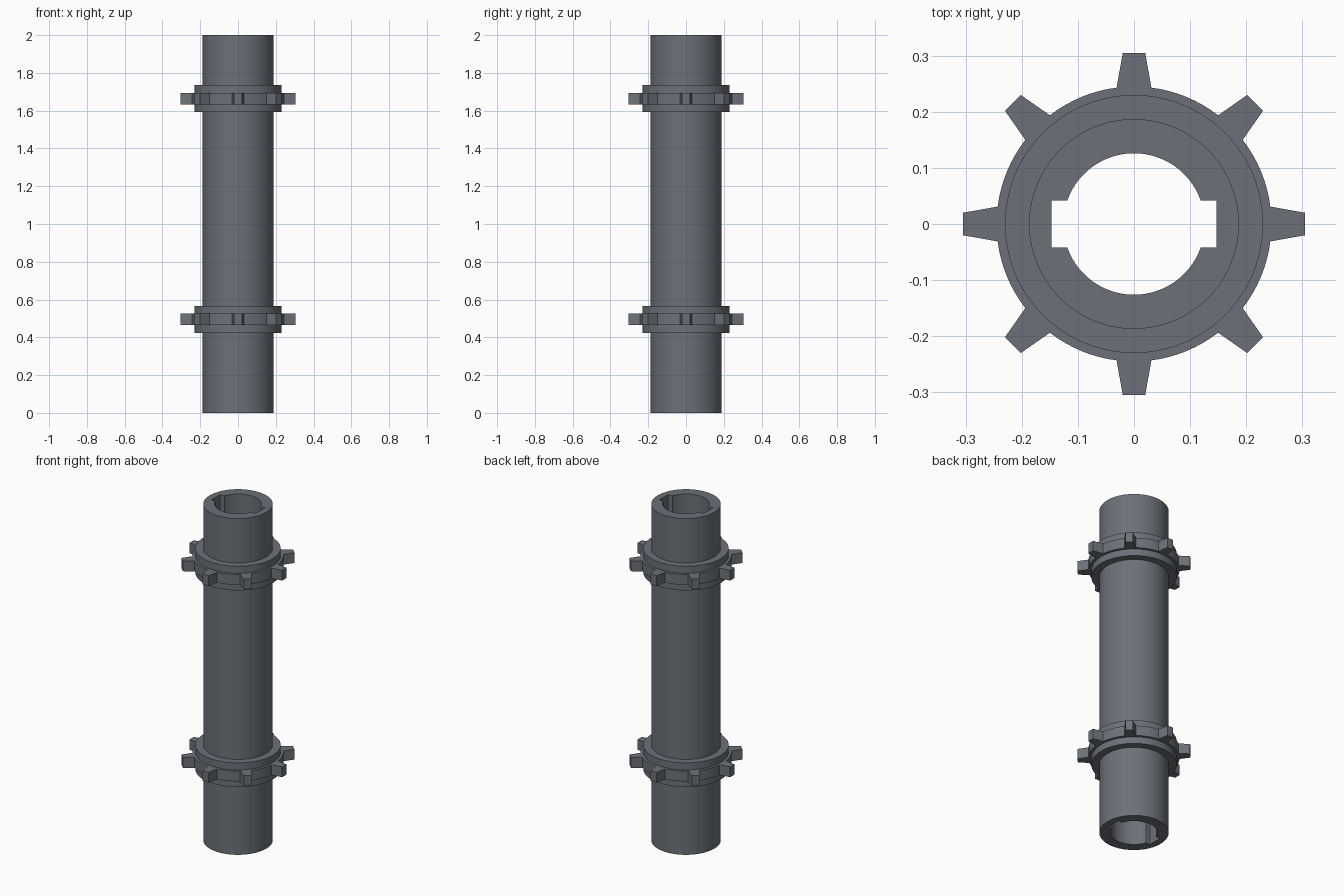
import bpy, bmesh
from math import sin, cos, asin, hypot, pi, radians

if "Cube" in bpy.data.objects:
    bpy.data.objects.remove(bpy.data.objects["Cube"])

# Dark blue-grey steel
steel = bpy.data.materials.new("dark_steel")
steel.diffuse_color = (0.15, 0.165, 0.19, 1)
steel.use_nodes = True
steel.node_tree.nodes["Principled BSDF"].inputs["Base Color"].default_value = steel.diffuse_color


def ring(name, outer, inner, z0, z1):
    """Hollow prism between two matching closed outlines."""
    bm = bmesh.new()
    loops = [[bm.verts.new((x, y, z)) for x, y in pts]
             for pts, z in ((outer, z0), (outer, z1), (inner, z1), (inner, z0))]
    n = len(outer)
    for k in range(4):
        a, b = loops[k], loops[(k + 1) % 4]
        for i in range(n):
            j = (i + 1) % n
            bm.faces.new((a[i], a[j], b[j], b[i]))
    bmesh.ops.recalc_face_normals(bm, faces=bm.faces)
    mesh = bpy.data.meshes.new(name)
    bm.to_mesh(mesh)
    bm.free()
    mesh.materials.append(steel)
    obj = bpy.data.objects.new(name, mesh)
    bpy.context.collection.objects.link(obj)
    bpy.ops.object.select_all(action='DESELECT')
    obj.select_set(True)
    bpy.context.view_layer.objects.active = obj
    bpy.ops.object.shade_smooth_by_angle(angle=radians(20))
    return obj


def arc(r, a0, a1, steps):
    return [(r * cos(a0 + (a1 - a0) * i / steps), r * sin(a0 + (a1 - a0) * i / steps))
            for i in range(steps + 1)]


def rotate(pts, a):
    return [(x * cos(a) - y * sin(a), x * sin(a) + y * cos(a)) for x, y in pts]


def project(pts, r):
    """Push every outline point radially onto a circle."""
    return [(x * r / hypot(x, y), y * r / hypot(x, y)) for x, y in pts]


TUBE_R, BORE_R, KEY_X, KEY_Y = 0.187, 0.126, 0.147, 0.042

# Shaft tube with two opposite keyways in the bore
a = asin(KEY_Y / BORE_R)
half = [(KEY_X, KEY_Y)] + arc(BORE_R, a, pi - a, 40) + [(-KEY_X, KEY_Y)]
# Extra points across each keyway keep the tube's outside round
flat = [(KEY_X, KEY_Y * t) for t in (-0.67, -0.33, 0, 0.33, 0.67)]
bore = flat + half + rotate(flat, pi) + rotate(half, pi)
ring("shaft_tube", project(bore, TUBE_R), bore, 0, 2)

# Toothed outline: eight tapered teeth on a round disc
DISC_R, TIP_R, TIP_W, ROOT_W = 0.245, 0.305, 0.02, 0.031
b = asin(ROOT_W / DISC_R)
sector = [(TIP_R, -TIP_W), (TIP_R, TIP_W)] + arc(DISC_R, b, pi / 4 - b, 8)
toothed = [p for k in range(8) for p in rotate(sector, k * pi / 4)]
circle = arc(0.23, 0, 2 * pi, 96)[:-1]

# Collar and toothed disc at both heights
for label, z in (("lower", 0.495), ("upper", 1.664)):
    ring(label + "_collar", circle, project(circle, 0.18), z - 0.072, z + 0.072)
    ring(label + "_toothed_disc", toothed, project(toothed, 0.18), z - 0.031, z + 0.03)
